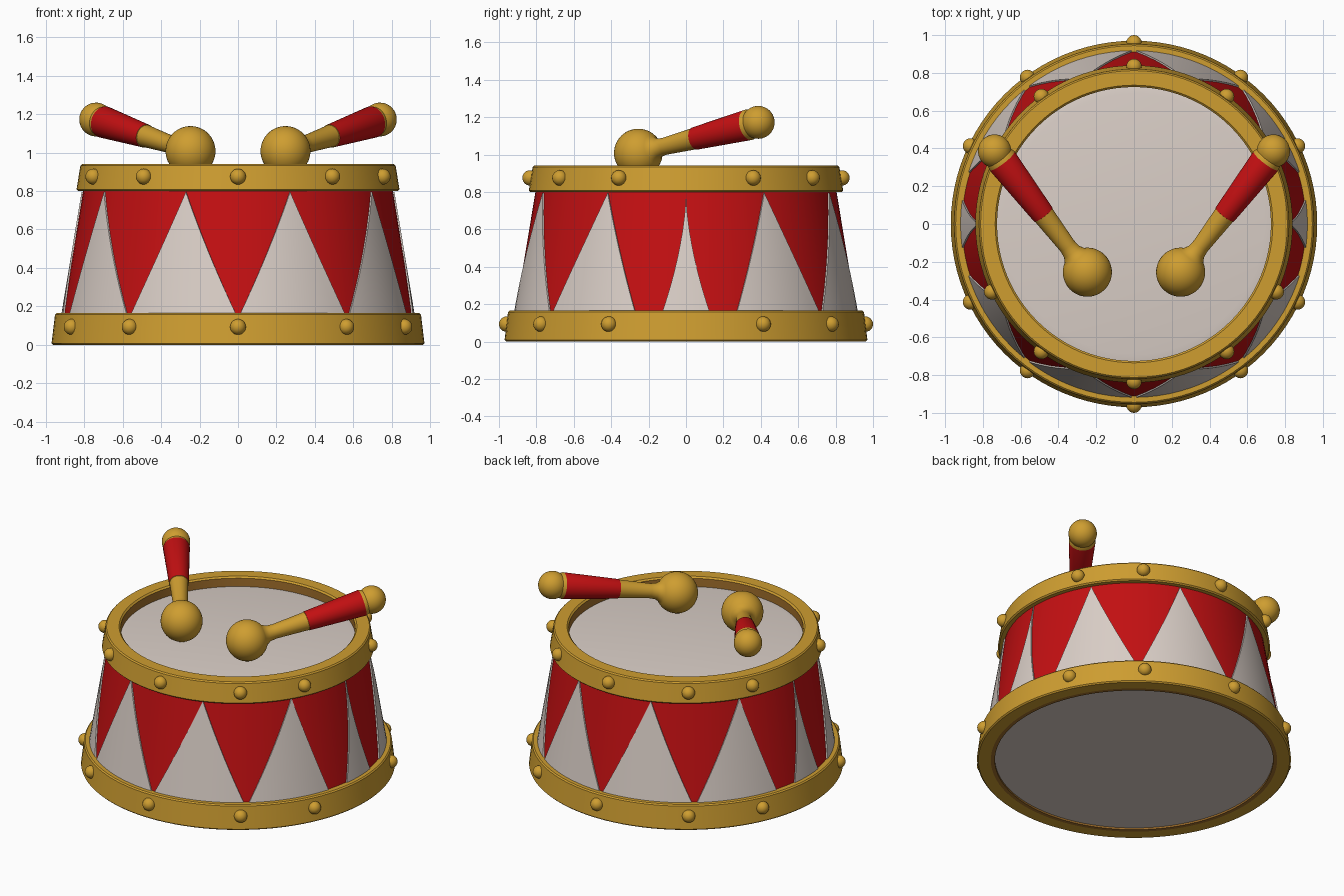
import bpy, bmesh, math
from mathutils import Vector, Matrix

if "Cube" in bpy.data.objects:
    bpy.data.objects.remove(bpy.data.objects["Cube"])


def material(name, rgb):
    m = bpy.data.materials.new(name)
    m.diffuse_color = (*rgb, 1)
    m.use_nodes = True
    m.node_tree.nodes["Principled BSDF"].inputs["Base Color"].default_value = m.diffuse_color
    return m


GOLD = material("gold", (0.62, 0.34, 0.03))
BROWN = material("dark_gold", (0.36, 0.16, 0.025))
RED = material("red", (0.55, 0.005, 0.006))
WHITE = material("warm_white", (0.70, 0.62, 0.57))


def finish(name, bm, mats, angle=35):
    bmesh.ops.remove_doubles(bm, verts=bm.verts, dist=1e-5)
    bmesh.ops.recalc_face_normals(bm, faces=bm.faces)
    mesh = bpy.data.meshes.new(name)
    bm.to_mesh(mesh)
    bm.free()
    for m in mats:
        mesh.materials.append(m)
    ob = bpy.data.objects.new(name, mesh)
    bpy.context.collection.objects.link(ob)
    bpy.ops.object.select_all(action='DESELECT')
    ob.select_set(True)
    bpy.context.view_layer.objects.active = ob
    bpy.ops.object.shade_smooth_by_angle(angle=math.radians(angle))
    return ob


def lathe(name, profile, mats, slots=None, closed=False, seg=96, matrix=None):
    """Spin (radius, height) points round z; slots gives the material of each profile edge."""
    bm = bmesh.new()
    rings = []
    for r, z in profile:
        rings.append([bm.verts.new((r * math.cos(2 * math.pi * i / seg),
                                    r * math.sin(2 * math.pi * i / seg), z))
                      for i in range(seg)])
    n = len(profile)
    for e in range(n if closed else n - 1):
        a, b = rings[e], rings[(e + 1) % n]
        for i in range(seg):
            j = (i + 1) % seg
            f = bm.faces.new((a[i], a[j], b[j], b[i]))
            f.material_index = slots[e] if slots else 0
    bmesh.ops.remove_doubles(bm, verts=bm.verts, dist=1e-5)
    if matrix:
        bm.transform(matrix)
    return finish(name, bm, mats)


# Drum shell: a tapered cone
Z0, Z1, R0, R1 = 0.165, 0.80, 0.91, 0.805


def shell_radius(z):
    return R0 + (R1 - R0) * (z - Z0) / (Z1 - Z0)


lathe("drum_shell", [(shell_radius(0.05), 0.05), (shell_radius(0.86), 0.86)], [RED])

# Rims: slightly tapered hoops, darker on the inside
lathe("bottom_rim", [(0.86, 0.0), (0.885, 0.0), (0.962, 0.0), (0.97, 0.008), (0.952, 0.157),
                     (0.944, 0.165), (0.86, 0.165)],
      [GOLD, BROWN], [1, 0, 0, 0, 0, 0, 1], True)
lathe("top_rim", [(0.725, 0.80), (0.832, 0.80), (0.84, 0.808), (0.82, 0.932),
                  (0.812, 0.94), (0.735, 0.94), (0.725, 0.93)],
      [GOLD, BROWN], [0, 0, 0, 0, 0, 0, 1], True)

# Drum skins
lathe("top_skin", [(0.0, 0.88), (0.69, 0.88), (0.735, 0.872)], [WHITE])
lathe("bottom_skin", [(0.0, 0.012), (0.87, 0.012)], [WHITE])

# White triangle panels: raised plates that follow the shell (angles from front, degrees)
LIFT = 0.008


def panel(bm, left, right, apex, pinch=1.0, rows=12, cols=10):
    def point(t, s, lift):
        z = Z0 - 0.01 + (Z1 + 0.005 - Z0) * t
        k = (1 - t) ** pinch
        a = math.radians(apex + ((left + (right - left) * s) - apex) * k)
        r = shell_radius(z) + lift
        return bm.verts.new((r * math.sin(a), -r * math.cos(a), z))

    outer = [[point(i / rows, j / cols, LIFT) for j in range(cols + 1)] for i in range(rows + 1)]
    for i in range(rows):
        for j in range(cols):
            bm.faces.new((outer[i][j], outer[i][j + 1], outer[i + 1][j + 1], outer[i + 1][j]))
    # side walls reaching back to the shell
    for j in (0, cols):
        inner = [point(i / rows, j / cols, -0.004) for i in range(rows + 1)]
        for i in range(rows):
            bm.faces.new((outer[i][j], outer[i + 1][j], inner[i + 1], inner[i]))


bm = bmesh.new()
for back in (False, True):
    for side in (1, -1):
        for lo, hi, top in ((0.5, 37.5, 19.5), (39, 72.8, 59)):
            angles = [lo, hi, top]
            if back:
                angles = [180 - a for a in angles]
            panel(bm, *[side * a for a in angles])
for side in (1, -1):
    panel(bm, side * 82, side * 98, side * 90, 1.6)
bmesh.ops.dissolve_degenerate(bm, edges=bm.edges, dist=1e-5)
finish("triangle_panels", bm, [WHITE])


# Round studs on both rims
def studs(name, radius, z, size):
    bm = bmesh.new()
    for a in (0, 36, 64.5, 115.5, 144, 180, 216, 244.5, 295.5, 324):
        t = math.radians(a)
        pos = Vector((radius * math.sin(t), -radius * math.cos(t), z))
        bmesh.ops.create_uvsphere(bm, u_segments=20, v_segments=12, radius=size,
                                  matrix=Matrix.Translation(pos))
    finish(name, bm, [GOLD], 60)


studs("bottom_studs", 0.959, 0.093, 0.041)
studs("top_studs", 0.834, 0.875, 0.041)

# Drumsticks: ball head, thin neck, red grip, rounded end
for side, label in ((-1, "left"), (1, "right")):
    head = Vector((side * 0.247, -0.255, 1.008))
    end = Vector((side * 0.738, 0.386, 1.172))
    axis = end - head
    length = axis.length
    R, E = 0.13, 0.088
    prof = [(R * math.sin(math.pi * i / 24), -R * math.cos(math.pi * i / 24)) for i in range(21)]
    prof += [(0.05, 0.14), (0.046, 0.18), (0.058, length * 0.475)]
    prof += [(0.061, length * 0.476), (0.083, length * 0.92)]
    grip = len(prof) - 2
    prof += [(E * math.cos(math.radians(a)), length + E * math.sin(math.radians(a)))
             for a in range(-30, 91, 10)]
    slots = [1 if e == grip else 0 for e in range(len(prof))]
    frame = Matrix.Translation(head) @ axis.to_track_quat('Z', 'Y').to_matrix().to_4x4()
    lathe(label + "_drumstick", prof, [GOLD, RED], slots, seg=40, matrix=frame)
